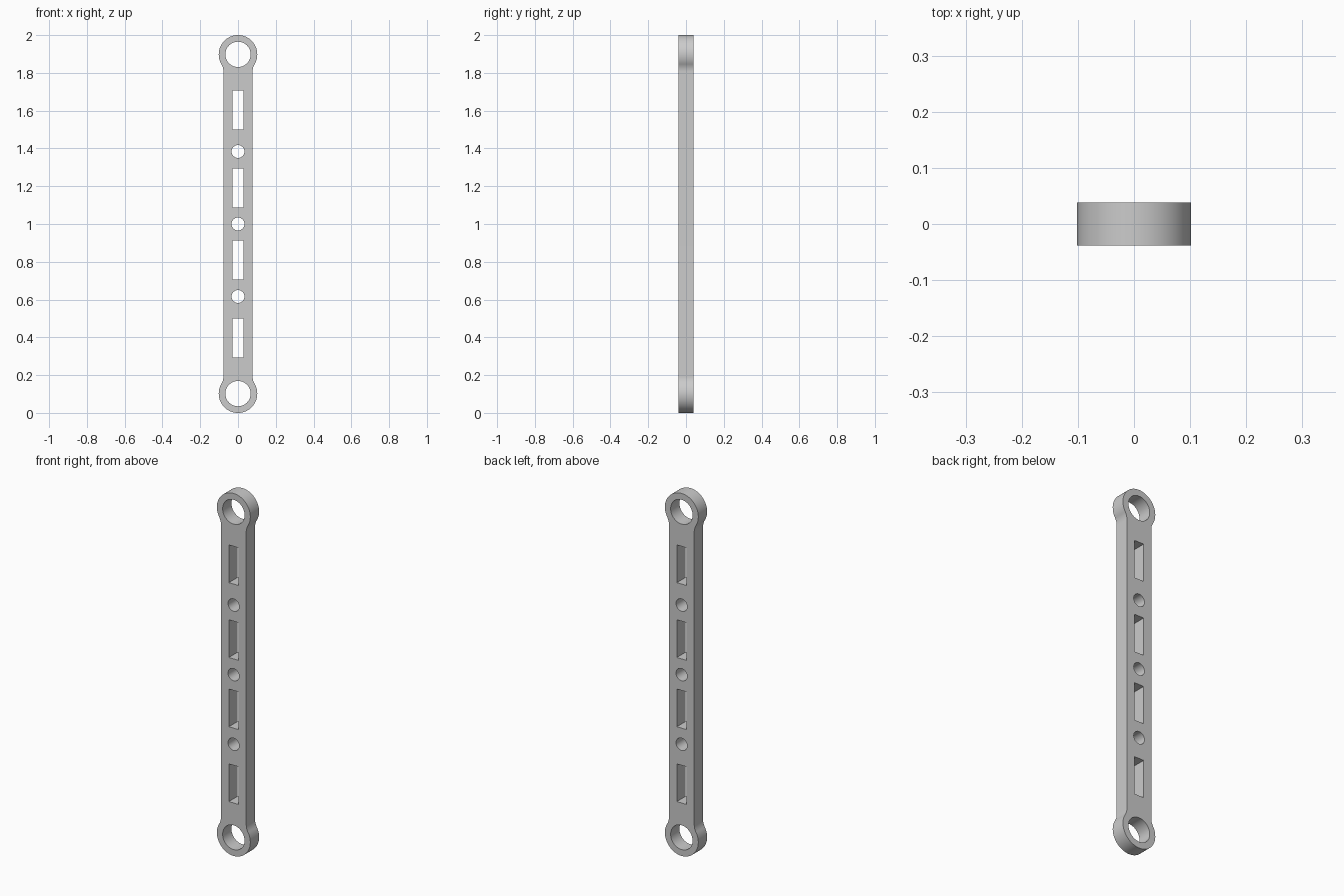
import bpy
import bmesh
from math import acos, cos, sin, pi, sqrt

if "Cube" in bpy.data.objects:
    bpy.data.objects.remove(bpy.data.objects["Cube"], do_unlink=True)

HALF_DEPTH = 0.0385
BAR = 0.077          # half width of the bar
EYE = 0.102          # outer radius of the end eyes
BORE = 0.067         # radius of the end bores
FILLET = 0.08        # blend between eye and bar
EYE_Z = 1 - EYE      # eye distance from the middle
SLOT_W, SLOT_H = 0.029, 0.104


def arc(cx, cz, radius, start, end, steps):
    return [(cx + radius * cos(start + (end - start) * i / steps),
             cz + radius * sin(start + (end - start) * i / steps))
            for i in range(steps + 1)]


def circle(cz, radius, steps=64):
    return arc(0, cz, radius, 0, 2 * pi, steps)[:-1]


def slot(cz):
    return [(-SLOT_W, cz - SLOT_H), (SLOT_W, cz - SLOT_H),
            (SLOT_W, cz + SLOT_H), (-SLOT_W, cz + SLOT_H)]


# Outer profile: upper half, then turned half a circle for the lower half
angle = acos((BAR + FILLET) / (EYE + FILLET))
fillet_z = EYE_Z - sqrt((EYE + FILLET) ** 2 - (BAR + FILLET) ** 2)
right = arc(BAR + FILLET, fillet_z, FILLET, pi, pi - angle, 10)
top = arc(0, EYE_Z, EYE, -angle, pi + angle, 72)[1:-1]
left = [(-x, z) for x, z in reversed(right)]
upper = right + top + left
outline = upper + [(-x, -z) for x, z in upper]

# Openings: end bores, small holes and slots
loops = [outline]
for z in (-EYE_Z, EYE_Z):
    loops.append(circle(z, BORE))
for z in (-0.384, 0, 0.384):
    loops.append(circle(z, 0.034, 48))
for z in (-0.604, -0.191, 0.191, 0.604):
    loops.append(slot(z))

# Filled and extruded curve
curve = bpy.data.curves.new("link_profile", "CURVE")
curve.dimensions = "2D"
curve.fill_mode = "BOTH"
curve.extrude = HALF_DEPTH
for loop in loops:
    spline = curve.splines.new("POLY")
    spline.points.add(len(loop) - 1)
    for point, (x, z) in zip(spline.points, loop):
        point.co = (x, z, 0, 1)
    spline.use_cyclic_u = True

link = bpy.data.objects.new("link_arm", curve)
bpy.context.collection.objects.link(link)
link.rotation_euler = (pi / 2, 0, 0)
link.location.z = 1
bpy.ops.object.select_all(action="DESELECT")
link.select_set(True)
bpy.context.view_layer.objects.active = link
bpy.ops.object.convert(target="MESH")
link = bpy.context.object
link.name = "link_arm"
bpy.ops.object.transform_apply(location=True, rotation=True, scale=True)

# Weld caps to walls
bm = bmesh.new()
bm.from_mesh(link.data)
bmesh.ops.remove_doubles(bm, verts=bm.verts, dist=1e-5)
bmesh.ops.recalc_face_normals(bm, faces=bm.faces)
bm.to_mesh(link.data)
bm.free()
bpy.ops.object.shade_smooth_by_angle(angle=pi / 6)

# Grey metal
grey = bpy.data.materials.new("grey")
grey.use_nodes = True
colour = (0.6, 0.6, 0.6, 1)
grey.diffuse_color = colour
grey.node_tree.nodes["Principled BSDF"].inputs["Base Color"].default_value = colour
link.data.materials.clear()
link.data.materials.append(grey)
